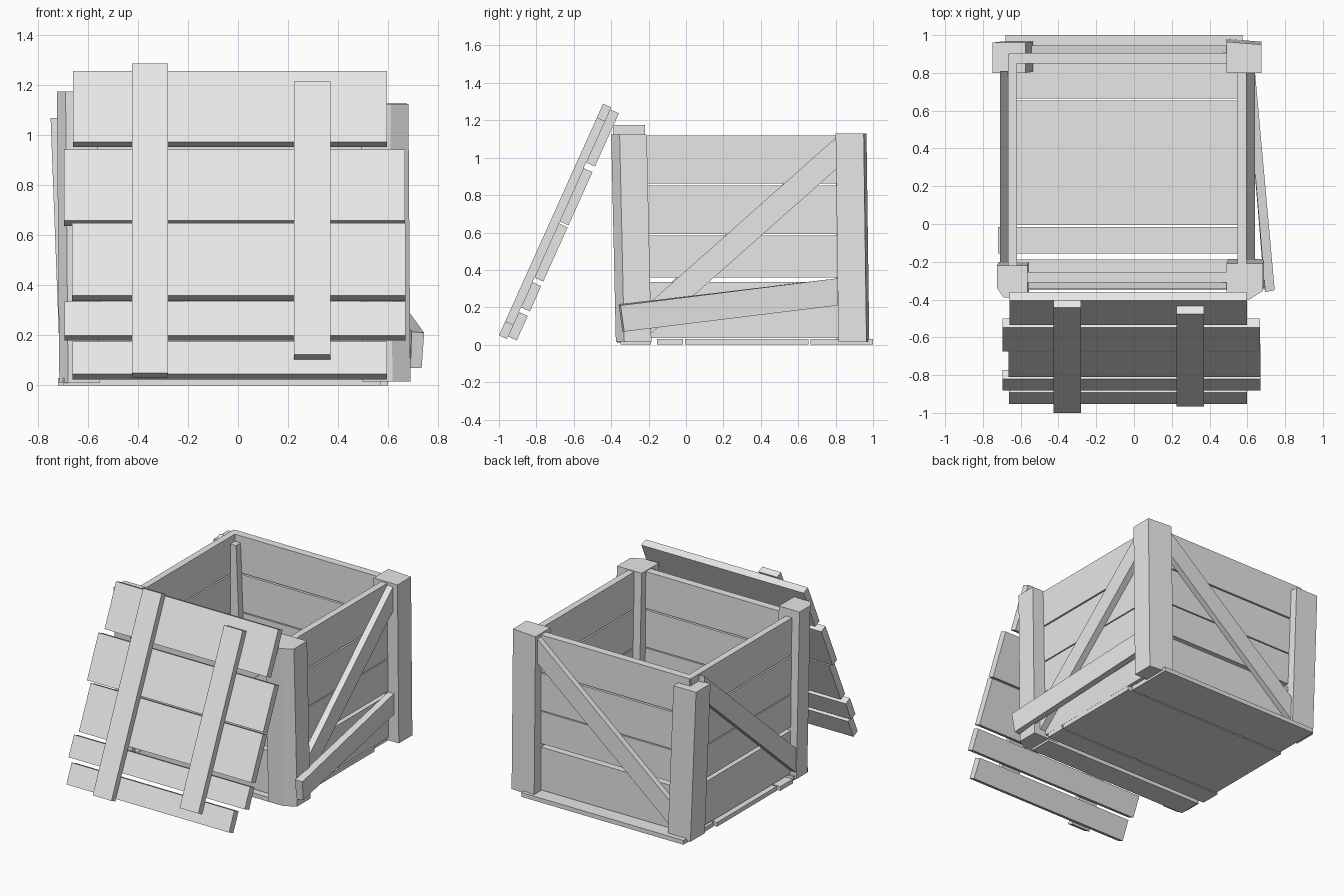
import bpy
import bmesh
from mathutils import Vector

cube = bpy.data.objects.get("Cube")
if cube:
    bpy.data.objects.remove(cube, do_unlink=True)

# Bare pale grey for everything
grey = bpy.data.materials.new("pale_grey")
grey.use_nodes = True
grey.diffuse_color = (0.8, 0.8, 0.8, 1)
grey.node_tree.nodes["Principled BSDF"].inputs["Base Color"].default_value = (0.8, 0.8, 0.8, 1)


def prism(name, start, end):
    """Solid joining two matching outlines."""
    bm = bmesh.new()
    a = [bm.verts.new(p) for p in start]
    b = [bm.verts.new(p) for p in end]
    bm.faces.new(a[::-1])
    bm.faces.new(b)
    for i in range(len(a)):
        j = (i + 1) % len(a)
        bm.faces.new((a[i], a[j], b[j], b[i]))
    bmesh.ops.recalc_face_normals(bm, faces=bm.faces)
    mesh = bpy.data.meshes.new(name)
    bm.to_mesh(mesh)
    bm.free()
    mesh.materials.append(grey)
    obj = bpy.data.objects.new(name, mesh)
    bpy.context.collection.objects.link(obj)
    return obj


def box(name, x, y, z):
    outline = [(x[0], y[0]), (x[1], y[0]), (x[1], y[1]), (x[0], y[1])]
    return prism(name, [(*p, z[0]) for p in outline], [(*p, z[1]) for p in outline])


def post(name, outline, bottom, top, lean):
    """Upright whose foot is shifted sideways by lean."""
    foot = [(x + lean[0], y + lean[1], bottom) for x, y in outline]
    prism(name, foot, [(x, y, top) for x, y in outline])


# Floor planks, running across
floor = [((-0.68, 0.575), (0.665, 1.0)), ((-0.7, 0.6), (-0.005, 0.655)),
         ((-0.72, 0.6), (-0.155, -0.015)), ((-0.7, 0.57), (-0.35, -0.187))]
for i, (x, y) in enumerate(floor):
    box(f"floor_plank_{i + 1}", x, y, (0, 0.03))

# Wall boards, the same four rows on each side
rows = [(0.035, 0.335), (0.36, 0.585), (0.592, 0.852), (0.862, 1.12)]
walls = {"right": ((0.548, 0.595), (-0.3, 0.9)), "left": ((-0.667, -0.62), (-0.3, 0.9)),
         "back": ((-0.66, 0.59), (0.85, 0.905)), "front": ((-0.66, 0.59), (-0.31, -0.255))}
for side, (x, y) in walls.items():
    for i, z in enumerate(rows):
        box(f"{side}_wall_board_{i + 1}", x, y, z)

# Corner posts, the front pair with a cut outer corner
post("front_right_post", [(0.49, -0.21), (0.49, -0.4), (0.61, -0.4), (0.682, -0.355), (0.682, -0.21)],
     0.015, 1.125, (0.008, 0.025))
post("front_left_post", [(-0.565, -0.22), (-0.565, -0.39), (-0.69, -0.39), (-0.725, -0.34), (-0.725, -0.22)],
     0.01, 1.175, (0.01, 0.02))
post("back_right_post", [(0.49, 0.8), (0.675, 0.8), (0.675, 0.95), (0.49, 0.965)],
     0.015, 1.13, (0, 0.015))
post("back_left_post", [(-0.75, 0.8), (-0.575, 0.8), (-0.575, 0.96), (-0.75, 0.96)],
     0.015, 1.07, (0.04, 0.005))


# Diagonal braces with upright ends
def brace(name, axis, low, high, depth):
    def outline(d):
        pts = [(low, 0.04), (high, 0.945), (high, 1.115), (low, 0.21)]
        return [(d, s, z) if axis == "y" else (s, d, z) for s, z in pts]
    prism(name, outline(depth[0]), outline(depth[1]))


brace("right_brace", "y", -0.21, 0.81, (0.595, 0.64))
brace("left_brace", "y", -0.22, 0.81, (-0.71, -0.667))
brace("back_brace", "x", -0.58, 0.5, (0.905, 0.945))
brace("front_brace", "x", -0.57, 0.5, (-0.345, -0.31))

# Loose board hanging off the right side
prism("loose_board",
      [(0.69, -0.34, 0.07), (0.735, -0.33, 0.07), (0.745, -0.35, 0.21), (0.695, -0.36, 0.215)],
      [(0.595, 0.81, 0.21), (0.64, 0.81, 0.21), (0.64, 0.81, 0.355), (0.595, 0.81, 0.355)])

# Lid leaning against the front: u runs up the slope, n points outward
base = Vector((0, -1.0, 0.05))
u_dir = Vector((0, 0.41, 0.912))
n_dir = Vector((0, -0.912, 0.41))


def lid_part(name, x, u, n):
    def outline(side):
        return [base + Vector((side, 0, 0)) + u_dir * a + n_dir * b
                for a, b in ((u[0], n[0]), (u[1], n[0]), (u[1], n[1]), (u[0], n[1]))]
    prism(name, outline(x[0]), outline(x[1]))


boards = [((-0.66, 0.597), (1.034, 1.346)), ((-0.697, 0.668), (0.689, 1.001)),
          ((-0.665, 0.67), (0.36, 0.678)), ((-0.695, 0.67), (0.185, 0.333)),
          ((-0.663, 0.597), (0.015, 0.158))]
for i, (x, u) in enumerate(boards):
    lid_part(f"lid_board_{i + 1}", x, u, (-0.098, -0.046))
lid_part("lid_batten_left", (-0.425, -0.28), (0, 1.358), (-0.046, 0))
lid_part("lid_batten_right", (0.225, 0.37), (0.08, 1.278), (-0.046, 0))
